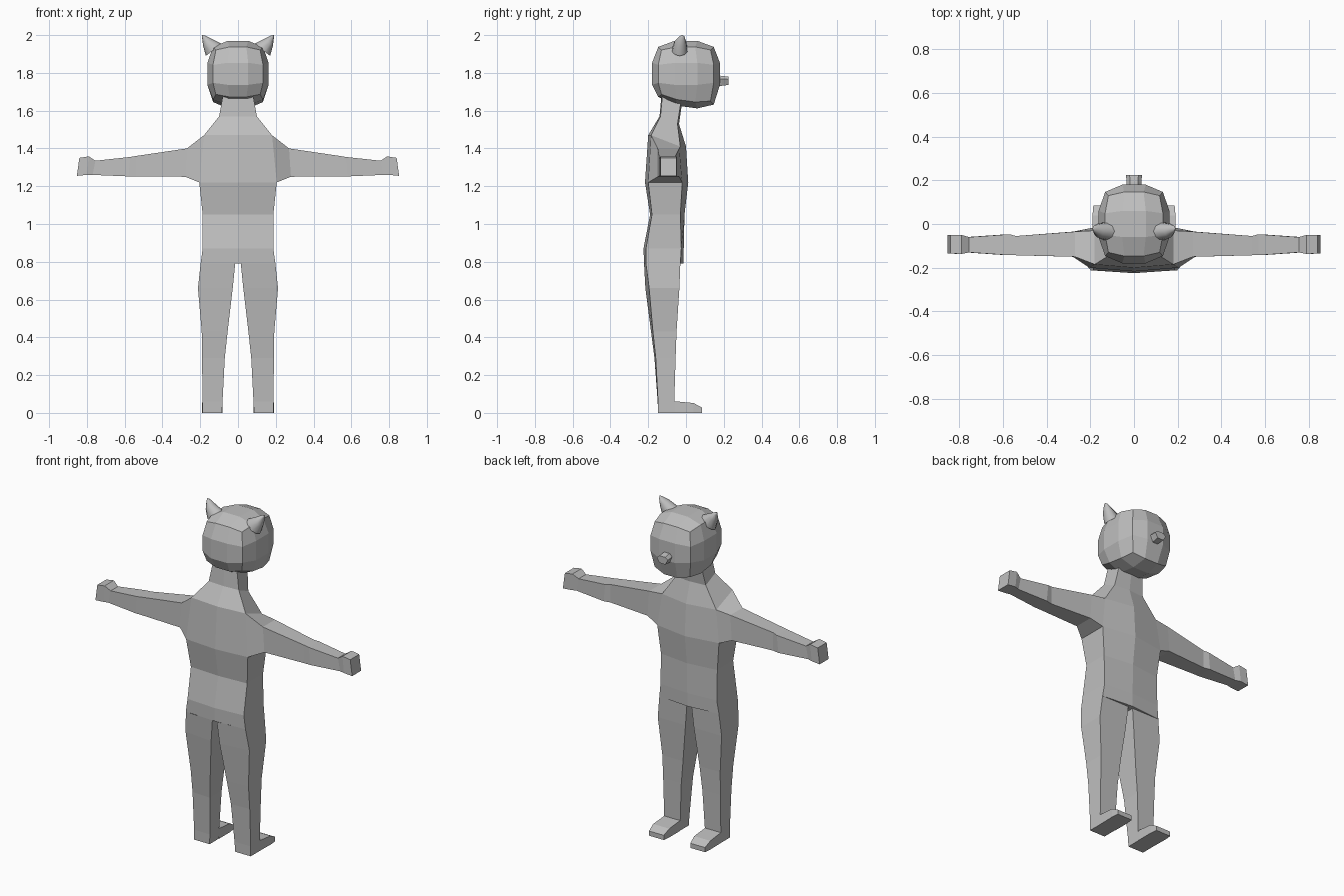
import bpy, bmesh, math
from mathutils import Vector

if "Cube" in bpy.data.objects:
    bpy.data.objects.remove(bpy.data.objects["Cube"])

grey = bpy.data.materials.new("plain_grey")
grey.diffuse_color = (0.52, 0.52, 0.52, 1)
grey.use_nodes = True
grey.node_tree.nodes["Principled BSDF"].inputs["Base Color"].default_value = grey.diffuse_color


def finish(bm, name, smooth=False):
    bmesh.ops.recalc_face_normals(bm, faces=bm.faces)
    mesh = bpy.data.meshes.new(name)
    bm.to_mesh(mesh)
    bm.free()
    mesh.materials.append(grey)
    for p in mesh.polygons:
        p.use_smooth = smooth
    obj = bpy.data.objects.new(name, mesh)
    bpy.context.collection.objects.link(obj)
    return obj


def loft(name, rings, cap_start=False, cap_end=True, skip=(), side=1, smooth=False):
    """Skin a row of rings; skip lists (ring, edge) faces to leave open."""
    bm = bmesh.new()
    rows = [[bm.verts.new((p[0] * side, p[1], p[2])) for p in r] for r in rings]
    n = len(rows[0])
    for i in range(len(rows) - 1):
        for j in range(n):
            if (i, j) not in skip:
                k = (j + 1) % n
                bm.faces.new((rows[i][j], rows[i][k], rows[i + 1][k], rows[i + 1][j]))
    if cap_start:
        bm.faces.new(rows[0])
    if cap_end:
        bm.faces.new(rows[-1])
    return finish(bm, name, smooth)


# Torso and neck: z rear, z face side, half width, then four depths
def torso_ring(zb, zf, w, yb, ybm, yf, yfm):
    return [(-w, yb, zb), (0, ybm, zb), (w, yb, zb),
            (w, yf, zf), (0, yfm, zf), (-w, yf, zf)]


torso = [torso_ring(*r) for r in (
    (0.79, 0.79, 0.198, -0.212, -0.222, -0.030, -0.012),
    (0.87, 0.87, 0.187, -0.212, -0.225, -0.025, -0.012),
    (1.05, 1.05, 0.187, -0.180, -0.190, -0.030, -0.008),
    (1.22, 1.22, 0.205, -0.200, -0.217, -0.020, 0.012),
    (1.47, 1.41, 0.180, -0.185, -0.200, -0.030, 0.000),
    (1.57, 1.53, 0.100, -0.135, -0.140, -0.045, -0.037),
    (1.68, 1.66, 0.080, -0.125, -0.130, -0.025, -0.018))]
loft("torso", torso, cap_start=True, cap_end=False, skip={(3, 2), (3, 5)})

# Arm: x at bottom, x at top, depths, heights
arm = [[(0.205, -0.2, 1.22), (0.205, -0.02, 1.22), (0.18, -0.03, 1.41), (0.18, -0.185, 1.47)]]
for xb, xt, y0, y1, z0, z1 in (
        (0.28, 0.27, -0.150, -0.035, 1.25, 1.40),
        (0.54, 0.54, -0.143, -0.055, 1.252, 1.36),
        (0.58, 0.57, -0.143, -0.047, 1.252, 1.355),
        (0.77, 0.755, -0.130, -0.060, 1.26, 1.335),
        (0.80, 0.79, -0.137, -0.050, 1.26, 1.358),
        (0.853, 0.84, -0.135, -0.050, 1.255, 1.35)):
    arm.append([(xb, y0, z0), (xb, y1, z0), (xt, y1, z1), (xt, y0, z1)])

# Leg: height, inner and outer x, rear inner/outer depth, face-side depth
leg = []
for z, xi, xo, ybi, ybo, yf in (
        (0.79, 0.015, 0.198, -0.222, -0.212, -0.030),
        (0.66, 0.028, 0.212, -0.215, -0.195, -0.035),
        (0.43, 0.055, 0.192, -0.185, -0.175, -0.050),
        (0.29, 0.070, 0.190, -0.167, -0.160, -0.055),
        (0.06, 0.082, 0.188, -0.150, -0.148, -0.062),
        (0.00, 0.085, 0.188, -0.148, -0.148, -0.062)):
    leg.append([(xi, ybi, z), (xo, ybo, z), (xo, yf, z), (xi, yf, z)])

# Foot: depth, inner and outer x, top height
foot = [[(xi, y, 0), (xo, y, 0), (xo, y, h), (xi, y, h)] for y, xi, xo, h in (
    (-0.062, 0.083, 0.188, 0.062), (0.04, 0.083, 0.19, 0.052), (0.085, 0.088, 0.186, 0.028))]

# Ear: flattened cone leaning outward; centre, long half axis, depth radius
ear = []
for c, a, d in (
        ((0.128, -0.033, 1.922), (0.042, 0, -0.032), 0.042),
        ((0.162, -0.030, 1.962), (0.023, 0, -0.018), 0.032),
        ((0.182, -0.022, 1.992), (0.008, 0, -0.005), 0.014)):
    ring = []
    for i in range(10):
        t = 2 * math.pi * i / 10
        ring.append(Vector(c) + Vector(a) * math.cos(t) + Vector((0, d * math.sin(t), 0)))
    ear.append(ring)
ear.append([Vector((0.187, -0.021, 2.0)) + (p - Vector((0.182, -0.022, 1.992))) * 0.3 for p in ear[-1]])
for p in ear[-1]:
    p.z = 2.0

for side, label in ((-1, "left"), (1, "right")):
    loft(label + "_arm", arm, side=side)
    loft(label + "_leg", leg, side=side)
    loft(label + "_foot", foot, side=side)
    loft(label + "_ear", ear, side=side, smooth=True)

# Head: cube of 3 x 3 panels per side, rounded, with a lower chin
bm = bmesh.new()
bmesh.ops.create_cube(bm, size=2)
bmesh.ops.subdivide_edges(bm, edges=bm.edges[:], cuts=2, use_grid_fill=True)
for v in bm.verts:
    x, y, z = v.co / sum(abs(c) ** 3.2 for c in v.co) ** (1 / 3.2)
    drop = 0.025 * y if z < -0.5 else 0
    v.co = (0.165 * x, 0.183 * y, 1.795 + 0.178 * z - drop)
finish(bm, "head")

# Nose: short six-sided stub
nose = [[(x * s, y, 1.757 + z * t) for x, z in (
    (-0.02, -0.023), (0.02, -0.023), (0.037, 0.01), (0.02, 0.025), (-0.02, 0.025), (-0.037, 0.01))]
    for y, s, t in ((0.165, 0.9, 1.15), (0.19, 0.9, 1.1), (0.225, 1, 0.9))]
loft("nose", nose)
